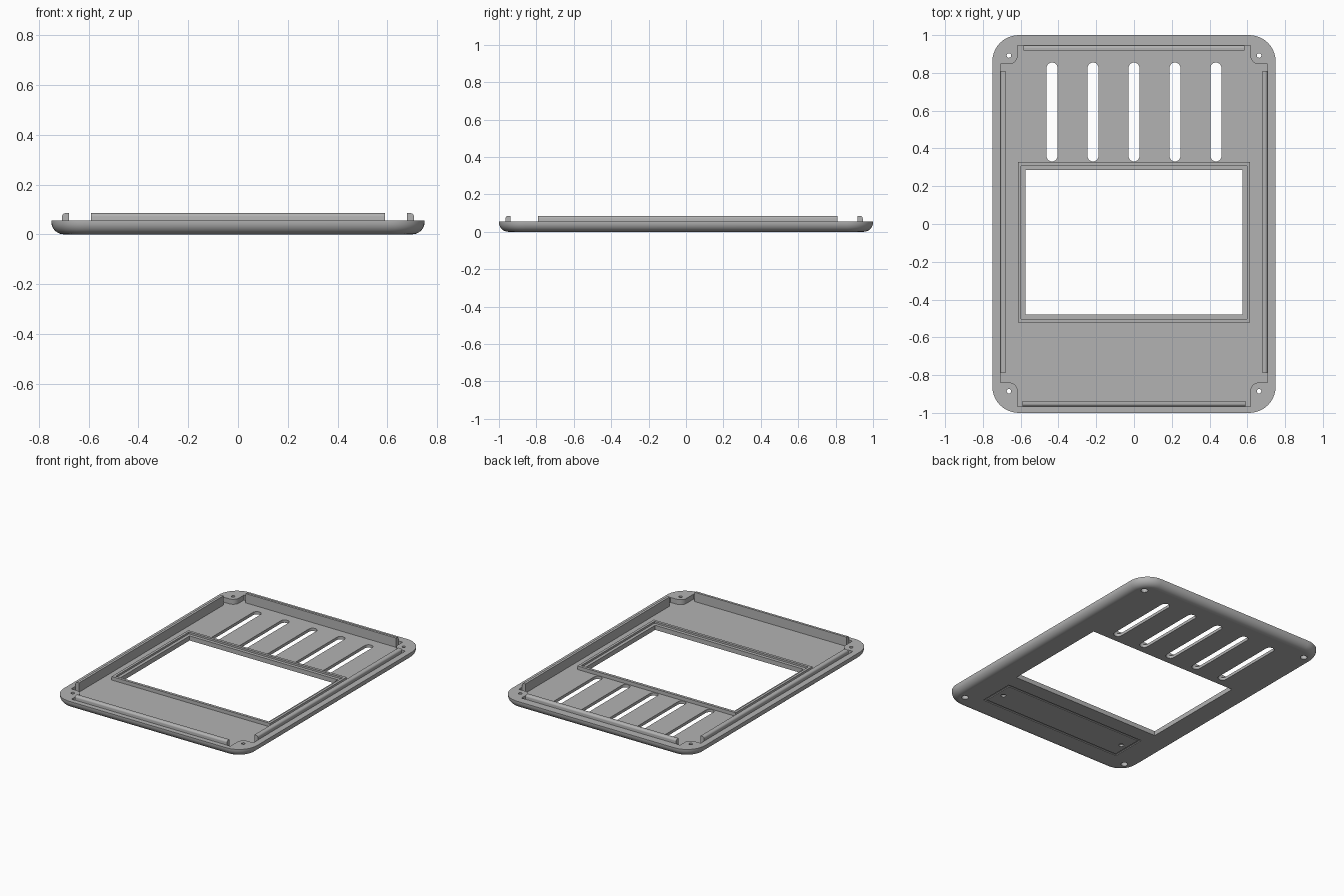
import bpy, bmesh, math
from mathutils import Vector

if "Cube" in bpy.data.objects:
    bpy.data.objects.remove(bpy.data.objects["Cube"], do_unlink=True)

grey = bpy.data.materials.new("plain grey")
grey.use_nodes = True
COLOUR = (0.45, 0.45, 0.45, 1)
grey.diffuse_color = COLOUR
grey.node_tree.nodes["Principled BSDF"].inputs["Base Color"].default_value = COLOUR


def make(name, bm):
    bmesh.ops.recalc_face_normals(bm, faces=bm.faces[:])
    mesh = bpy.data.meshes.new(name)
    bm.to_mesh(mesh)
    bm.free()
    mesh.materials.append(grey)
    obj = bpy.data.objects.new(name, mesh)
    bpy.context.collection.objects.link(obj)
    return obj


def loft(name, rings):
    """Solid through matching rings of points."""
    bm = bmesh.new()
    loops = [[bm.verts.new(p) for p in ring] for ring in rings]
    for a, b in zip(loops, loops[1:]):
        for i in range(len(a)):
            j = (i + 1) % len(a)
            bm.faces.new((a[i], a[j], b[j], b[i]))
    bm.faces.new(loops[0])
    bm.faces.new(loops[-1])
    return make(name, bm)


def prism(name, outline, z0, z1):
    return loft(name, [[(x, y, z) for x, y in outline] for z in (z0, z1)])


def rect(x0, x1, y0, y1):
    return [(x0, y0), (x1, y0), (x1, y1), (x0, y1)]


def arc(cx, cy, r, start, end, n):
    steps = [math.radians(start + (end - start) * i / n) for i in range(n + 1)]
    return [(cx + r * math.cos(a), cy + r * math.sin(a)) for a in steps]


def rounded(hx, hy, r, n=10, cx=0, cy=0):
    pts = []
    for sx, sy, a in ((1, 1, 0), (-1, 1, 90), (-1, -1, 180), (1, -1, 270)):
        pts += arc(cx + sx * (hx - r), cy + sy * (hy - r), r, a, a + 90, n)
    return pts


def disc(cx, cy, r):
    return arc(cx, cy, r, 0, 345, 23)


def cut(obj, cutters):
    for cutter in cutters:
        mod = obj.modifiers.new("cut", 'BOOLEAN')
        mod.operation = 'DIFFERENCE'
        mod.solver = 'EXACT'
        mod.object = cutter
        bpy.context.view_layer.objects.active = obj
        bpy.ops.object.modifier_apply(modifier=mod.name)


def smooth(obj):
    bpy.ops.object.select_all(action='DESELECT')
    obj.select_set(True)
    bpy.context.view_layer.objects.active = obj
    bpy.ops.object.shade_smooth_by_angle(angle=math.radians(30))
    for p in obj.data.polygons:
        if abs(p.normal.z) > 0.999:
            p.use_smooth = False


FLOOR, RIM, ROUND = 0.02, 0.055, 0.05
WALL_X, FRONT_Y, BACK_Y = 0.707, -0.965, 0.945
HOLE_X, HOLE_FRONT, HOLE_BACK, BOSS = 0.662, -0.885, 0.892, 0.046

# Shell with rounded lower edge
rings = []
for i in range(9):
    a = math.radians(90 * i / 8)
    inset = ROUND * (1 - math.sin(a))
    rings.append([(x, y, ROUND * (1 - math.cos(a)))
                  for x, y in rounded(0.75 - inset, 1 - inset, 0.14 - inset)])
rings.append([(x, y, RIM) for x, y in rounded(0.75, 1, 0.14)])
shell = loft("shell", rings)

# Inner pocket that leaves a rounded screw boss in each corner
back = [(HOLE_X - BOSS, BACK_Y)] + arc(HOLE_X, HOLE_BACK, BOSS, 180, 270, 8) + [(WALL_X, HOLE_BACK - BOSS)]
front = [(WALL_X, HOLE_FRONT + BOSS)] + arc(HOLE_X, HOLE_FRONT, BOSS, 90, 180, 8) + [(HOLE_X - BOSS, FRONT_Y)]
half = back + front
pocket = prism("pocket_cutter", half + [(-x, y) for x, y in reversed(half)], FLOOR, 0.2)

# Window opening and vent slots
window = prism("window_cutter", rect(-0.575, 0.575, -0.48, 0.285), -0.1, 0.2)
cutters = [pocket, window]
for i in range(-2, 3):
    cutters.append(prism("slot_cutter", rounded(0.029, 0.262, 0.0288, 8, i * 0.217, 0.593), -0.1, 0.2))

# Screw holes, wider from below
for sx in (-1, 1):
    for y in (HOLE_FRONT, HOLE_BACK):
        cutters.append(prism("screw_cutter", disc(sx * HOLE_X, y, 0.012), -0.1, 0.2))
        cutters.append(prism("head_cutter", disc(sx * HOLE_X, y, 0.022), -0.1, 0.03))
    # Blind holes in the underside panel
    cutters.append(prism("blind_cutter", disc(sx * 0.49, -0.71, 0.016), -0.1, 0.012))

# Engraved panel outline on the underside
groove = prism("groove_cutter", rect(-0.55, 0.55, -0.835, -0.585), -0.1, 0.006)
core = prism("groove_core", rect(-0.535, 0.535, -0.82, -0.6), -0.2, 0.1)
cut(groove, [core])
cutters.append(groove)
cut(shell, cutters)
smooth(shell)

# Stepped frame around the window
frame = prism("window_frame", rect(-0.615, 0.615, -0.522, 0.327), FLOOR - 0.004, 0.045)
step = prism("step_cutter", rect(-0.597, 0.597, -0.503, 0.308), 0.032, 0.2)
cut(frame, [step, window])

# Locating lips with a rounded outer top edge
PROFILE = [(0.027, FLOOR - 0.004), (0, FLOOR - 0.004)]
PROFILE += [(x, z) for x, z in arc(0.014, 0.071, 0.014, 180, 90, 6)] + [(0.027, 0.085)]


def lip(name, start, end, inward):
    rings = [[Vector((*p, z)) + Vector((*inward, 0)) * d for d, z in PROFILE] for p in (start, end)]
    smooth(loft(name, rings))


lip("left_lip", (WALL_X, -0.79), (WALL_X, 0.81), (-1, 0))
lip("right_lip", (-WALL_X, -0.79), (-WALL_X, 0.81), (1, 0))
lip("back_lip", (-0.585, BACK_Y), (0.585, BACK_Y), (0, -1))
lip("front_lip", (-0.59, FRONT_Y), (0.59, FRONT_Y), (0, 1))

# Remove the cutters
for helper in cutters + [core, step]:
    bpy.data.objects.remove(helper, do_unlink=True)
